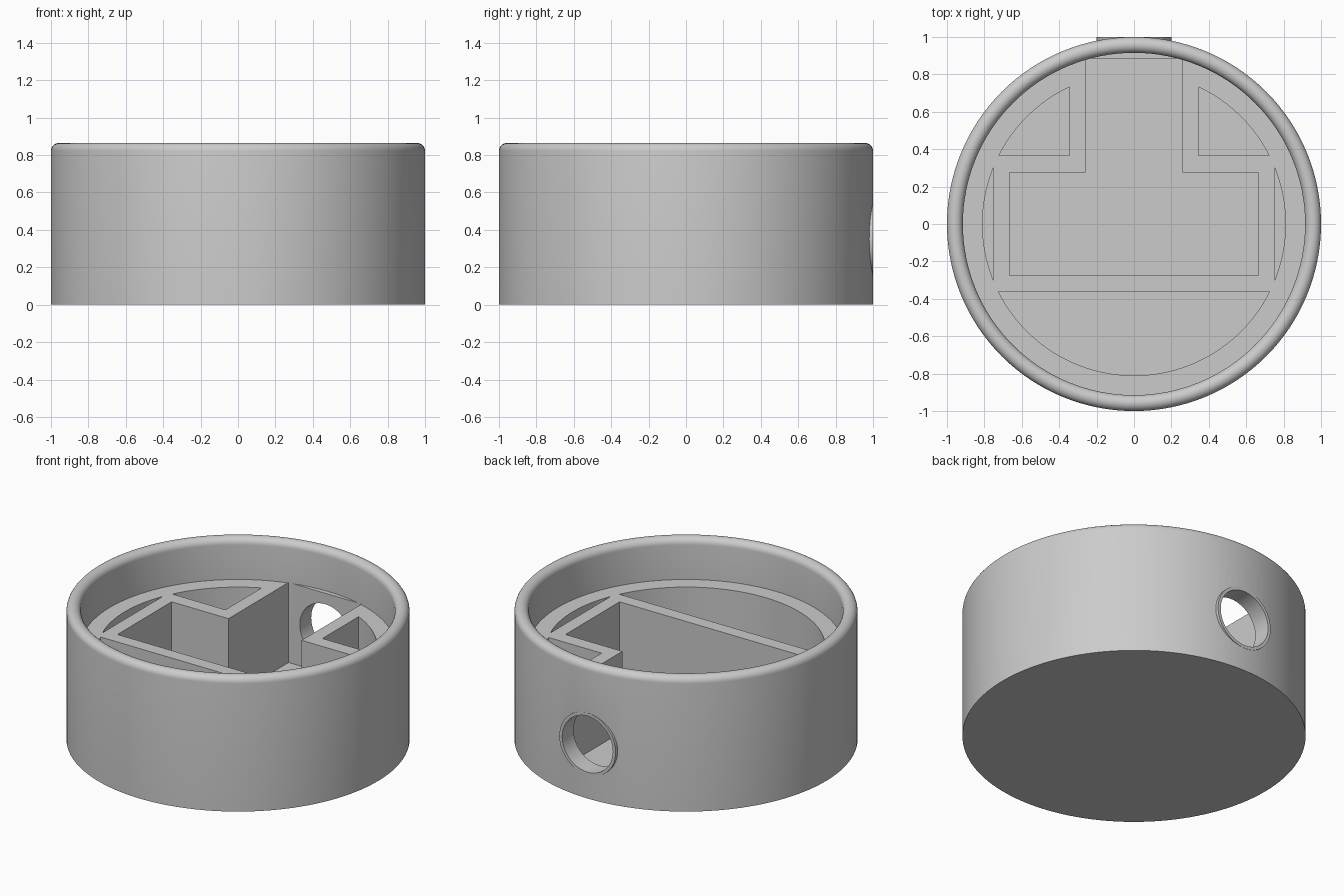
import bpy, bmesh, math

cube = bpy.data.objects.get("Cube")
if cube:
    bpy.data.objects.remove(cube, do_unlink=True)

HEIGHT, LEDGE, FLOOR = 0.865, 0.60, 0.085
RIM_IN, POCKET_R = 0.915, 0.81
HOLE_Z = 0.35
SIDES = 128

grey = bpy.data.materials.new("light grey plastic")
grey.use_nodes = True
grey.diffuse_color = (0.6, 0.6, 0.6, 1)
grey.node_tree.nodes["Principled BSDF"].inputs["Base Color"].default_value = (0.6, 0.6, 0.6, 1)


def add_object(name, bm):
    bmesh.ops.recalc_face_normals(bm, faces=bm.faces)
    mesh = bpy.data.meshes.new(name)
    bm.to_mesh(mesh)
    bm.free()
    mesh.materials.append(grey)
    obj = bpy.data.objects.new(name, mesh)
    bpy.context.collection.objects.link(obj)
    return obj


def lathe(name, profile):
    """Spin a closed-on-axis (radius, z) profile around z."""
    bm = bmesh.new()
    verts = [bm.verts.new((r, 0, z)) for r, z in profile]
    edges = [bm.edges.new(pair) for pair in zip(verts, verts[1:])]
    bmesh.ops.spin(bm, geom=verts + edges, cent=(0, 0, 0), axis=(0, 0, 1),
                   angle=math.tau, steps=SIDES, use_merge=True)
    bmesh.ops.remove_doubles(bm, verts=bm.verts, dist=1e-5)
    return add_object(name, bm)


def prism(name, points, z0, z1):
    bm = bmesh.new()
    face = bm.faces.new([bm.verts.new((x, y, z0)) for x, y in points])
    top = bmesh.ops.extrude_face_region(bm, geom=[face])["geom"]
    bmesh.ops.translate(bm, vec=(0, 0, z1 - z0),
                        verts=[g for g in top if isinstance(g, bmesh.types.BMVert)])
    return add_object(name, bm)


def arc(start, end, steps):
    return [(POCKET_R * math.cos(start + (end - start) * i / steps),
             POCKET_R * math.sin(start + (end - start) * i / steps))
            for i in range(steps + 1)]


def rod(name, radius, y0, y1):
    """Cylinder along y at the height of the cable hole."""
    bpy.ops.mesh.primitive_cylinder_add(vertices=64, radius=radius, depth=y1 - y0,
                                        location=(0, (y0 + y1) / 2, HOLE_Z),
                                        rotation=(math.pi / 2, 0, 0))
    obj = bpy.context.object
    obj.name = name
    obj.data.materials.append(grey)
    return obj


def combine(target, tool, operation):
    mod = target.modifiers.new(tool.name, 'BOOLEAN')
    mod.operation, mod.solver, mod.object = operation, 'EXACT', tool
    bpy.context.view_layer.objects.active = target
    bpy.ops.object.modifier_apply(modifier=mod.name)
    bpy.data.objects.remove(tool, do_unlink=True)


# Round cup with a fully rounded rim and an inner ledge
r = (1 - RIM_IN) / 2
rim = [(1 - r + r * math.cos(math.pi * i / 14), HEIGHT - r + r * math.sin(math.pi * i / 14))
       for i in range(15)]
body = lathe("round_housing", [(0, 0), (1, 0)] + rim + [(RIM_IN, LEDGE), (0, LEDGE)])

# Flat collar at the back
combine(body, rod("cable_collar", 0.20, 0.94, 1.001), 'UNION')

# T-shaped main compartment
half = [(0.26, 0.885), (0.26, 0.275), (0.665, 0.275), (0.665, -0.275)]
tee = half + [(-x, y) for x, y in reversed(half)]
cutters = [prism("main_compartment", tee, FLOOR, LEDGE + 0.002)]

# Outer pockets between the walls and the ring
a, b = math.asin(0.365 / POCKET_R), math.acos(0.345 / POCKET_R)
corner = arc(a, b, 12) + [(0.345, 0.365)]
side = math.acos(0.75 / POCKET_R)
low = math.asin(0.36 / POCKET_R)
side_arc = arc(-side, side, 16)
shapes = {
    "left_corner_pocket": corner,
    "right_corner_pocket": [(-x, y) for x, y in corner],
    "left_side_pocket": side_arc,
    "right_side_pocket": [(-x, y) for x, y in side_arc],
    "front_pocket": arc(math.pi + low, math.tau - low, 48),
}
cutters += [prism(name, pts, FLOOR, LEDGE + 0.05) for name, pts in shapes.items()]

# Cable hole through the back wall
cutters.append(rod("cable_hole", 0.18, 0.8, 1.1))
for cutter in cutters:
    combine(body, cutter, 'DIFFERENCE')

# Smooth curves, sharp edges
bpy.ops.object.select_all(action='DESELECT')
body.select_set(True)
bpy.context.view_layer.objects.active = body
bpy.ops.object.shade_smooth_by_angle(angle=math.radians(30))
